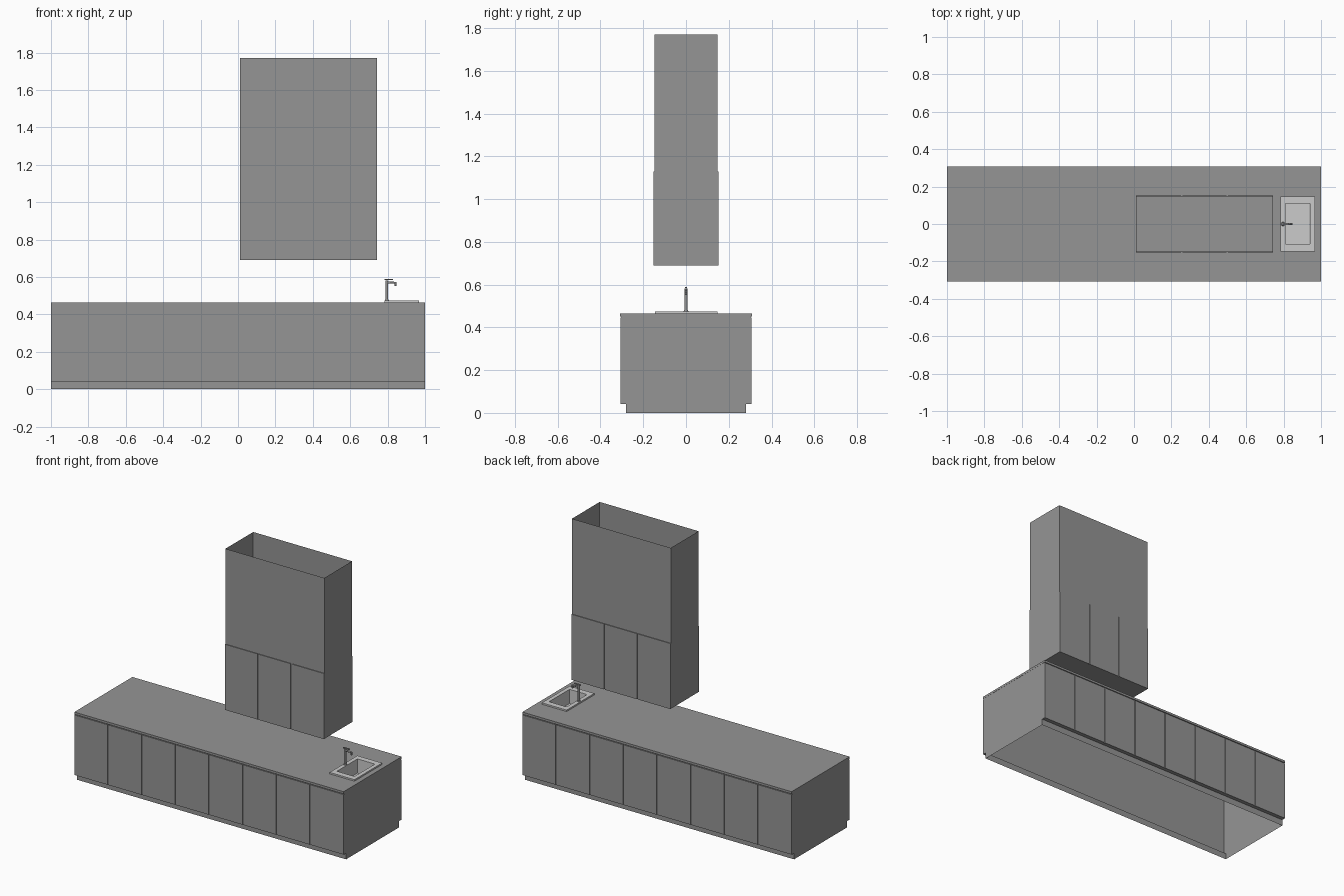
import bpy, bmesh, math
from mathutils import Vector

if "Cube" in bpy.data.objects:
    bpy.data.objects.remove(bpy.data.objects["Cube"])


def material(name, v):
    m = bpy.data.materials.new(name)
    m.diffuse_color = (v, v, v, 1)
    m.use_nodes = True
    m.node_tree.nodes["Principled BSDF"].inputs["Base Color"].default_value = m.diffuse_color
    return m


GREY = material("cabinet grey", 0.30)
LIGHT = material("sink light grey", 0.60)
METAL = material("tap metal grey", 0.30)


def mesh_object(name, verts, faces, mat):
    me = bpy.data.meshes.new(name)
    me.from_pydata(verts, [], faces)
    bm = bmesh.new()
    bm.from_mesh(me)
    bmesh.ops.recalc_face_normals(bm, faces=bm.faces)
    bm.to_mesh(me)
    bm.free()
    me.materials.append(mat)
    ob = bpy.data.objects.new(name, me)
    bpy.context.collection.objects.link(ob)
    return ob


def box(name, x0, x1, y0, y1, z0, z1, mat, skip=()):
    v = [(x, y, z) for z in (z0, z1) for y in (y0, y1) for x in (x0, x1)]
    f = {"bottom": (0, 2, 3, 1), "top": (4, 5, 7, 6), "front": (0, 1, 5, 4),
         "back": (2, 6, 7, 3), "left": (0, 4, 6, 2), "right": (1, 3, 7, 5)}
    return mesh_object(name, v, [q for k, q in f.items() if k not in skip], mat)


def ring_slab(name, outer, inner, z0, z1, mat):
    """Rectangular slab with a rectangular hole; rects are x0, x1, y0, y1."""
    def rect(r, z):
        return [(r[0], r[2], z), (r[1], r[2], z), (r[1], r[3], z), (r[0], r[3], z)]
    v = rect(outer, z0) + rect(inner, z0) + rect(inner, z1) + rect(outer, z1)
    f = []
    for a in range(4):
        b = (a + 1) % 4
        for k in range(4):
            n = (k + 1) % 4
            f.append((4 * k + a, 4 * k + b, 4 * n + b, 4 * n + a))
    return mesh_object(name, v, f, mat)


def rod(name, p, q, r0, r1, mat, sides=16):
    p, q = Vector(p), Vector(q)
    d = q - p
    bpy.ops.mesh.primitive_cone_add(vertices=sides, radius1=r0, radius2=r1,
                                    depth=d.length, location=(p + q) / 2)
    ob = bpy.context.object
    ob.name = name
    ob.rotation_euler = d.to_track_quat('Z', 'Y').to_euler()
    ob.data.materials.append(mat)
    bpy.ops.object.shade_smooth_by_angle(angle=math.radians(40))
    return ob


# Island carcass: open-bottomed profile with recessed plinth and closed ends
half = [(0.28, 0), (0.28, 0.042), (0.301, 0.042), (0.301, 0.451)]
prof = [(-y, z) for y, z in half] + [(y, z) for y, z in reversed(half)]
n = len(prof)
verts = [(x, y, z) for x in (-0.999, 0.999) for y, z in prof]
faces = [(i, i + 1, n + i + 1, n + i) for i in range(n - 1) if i != 3]
faces += [tuple(range(n)), tuple(range(n, 2 * n))]
mesh_object("island_carcass", verts, faces, GREY)

# Island doors on both long sides
GAP = 0.003
for side, s in (("front", -1), ("back", 1)):
    for i in range(8):
        x0 = -1 + 0.25 * i + (GAP if i else 0)
        x1 = -0.75 + 0.25 * i - (GAP if i < 7 else 0)
        ya, yb = sorted((s * 0.3005, s * 0.307))
        box(f"island_door_{side}_{i + 1}", x0, x1, ya, yb, 0.042, 0.445, GREY)

# Worktop with sink opening
BOWL = (0.81, 0.94, -0.107, 0.11)
ring_slab("worktop", (-1, 1, -0.308, 0.308), BOWL, 0.45, 0.465, GREY)

# Sink rim and bowl
ring_slab("sink_rim", (0.783, 0.967, -0.146, 0.148), BOWL, 0.465, 0.475, LIGHT)
box("sink_bowl", 0.8105, 0.9395, -0.1065, 0.1095, 0.38, 0.474, LIGHT, skip=("top",))

# Tap
rod("tap_base", (0.796, 0, 0.475), (0.796, 0, 0.481), 0.011, 0.009, METAL)
rod("tap_body", (0.796, 0, 0.478), (0.796, 0, 0.582), 0.007, 0.007, METAL)
rod("tap_spout", (0.794, 0, 0.571), (0.848, 0, 0.569), 0.006, 0.005, METAL)
rod("tap_outlet", (0.843, 0, 0.572), (0.843, 0, 0.551), 0.005, 0.005, METAL)
box("tap_lever", 0.783, 0.828, -0.005, 0.005, 0.583, 0.589, METAL)

# Hanging extractor housing, open at the top
box("hood_housing", 0.01, 0.744, -0.147, 0.147, 0.69, 1.77, GREY, skip=("top",))

# Housing doors on both sides
for side, s in (("front", -1), ("back", 1)):
    for i in range(3):
        w = 0.734 / 3
        x0 = 0.01 + w * i + (0.004 if i else 0)
        x1 = 0.01 + w * (i + 1) - (0.004 if i < 2 else 0)
        ya, yb = sorted((s * 0.1465, s * 0.152))
        box(f"hood_door_{side}_{i + 1}", x0, x1, ya, yb, 0.69, 1.13, GREY)
